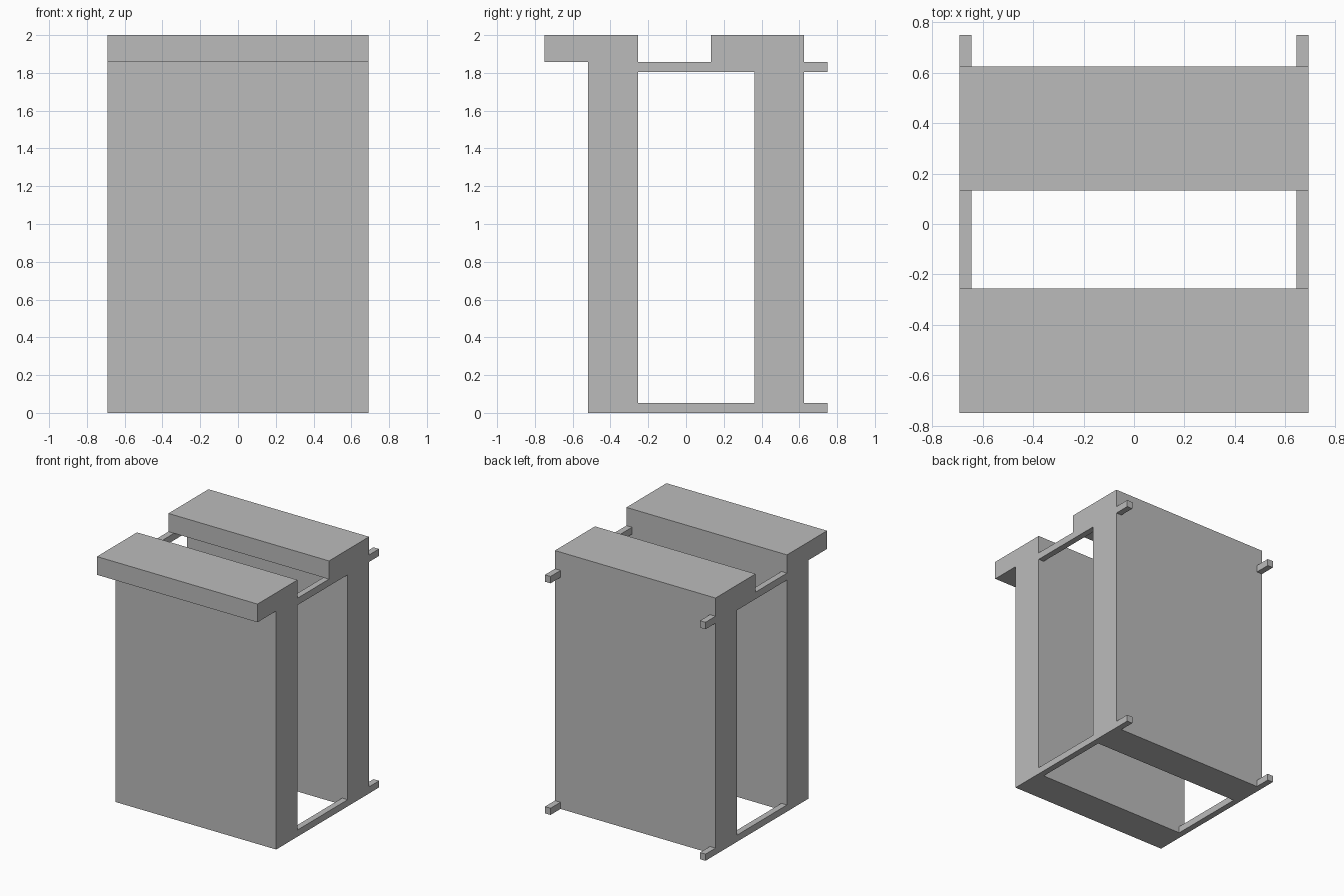
import bpy
import bmesh

cube = bpy.data.objects.get("Cube")
if cube:
    bpy.data.objects.remove(cube)

grey = bpy.data.materials.new("plain grey")
grey.use_nodes = True
COLOR = (0.5, 0.5, 0.5, 1)
grey.diffuse_color = COLOR
grey.node_tree.nodes["Principled BSDF"].inputs["Base Color"].default_value = COLOR

HALF = 0.692       # half width of the model
BAR = 0.048        # bar width
TOP, LIP_Z = 2.0, 1.858
DEPTH, LIP = 0.263, 0.23


def extrude_profile(name, profile, x0, x1):
    """Extrude a (y, z) outline along x into a solid."""
    bm = bmesh.new()
    face = bm.faces.new([bm.verts.new((x0, y, z)) for y, z in profile])
    out = bmesh.ops.extrude_face_region(bm, geom=[face])
    moved = [v for v in out["geom"] if isinstance(v, bmesh.types.BMVert)]
    bmesh.ops.translate(bm, verts=moved, vec=(x1 - x0, 0, 0))
    bmesh.ops.recalc_face_normals(bm, faces=bm.faces)
    mesh = bpy.data.meshes.new(name)
    bm.to_mesh(mesh)
    bm.free()
    mesh.materials.append(grey)
    obj = bpy.data.objects.new(name, mesh)
    bpy.context.collection.objects.link(obj)


# Upright slabs, each with an overhanging lip toward the front
FRONT_Y, BACK_Y = -0.518, 0.362
for name, y in (("front_slab", FRONT_Y), ("back_slab", BACK_Y)):
    extrude_profile(name, [(y, 0), (y + DEPTH, 0), (y + DEPTH, TOP),
                           (y - LIP, TOP), (y - LIP, LIP_Z), (y, LIP_Z)],
                    -HALF, HALF)

# Side bars joining the slabs, and their stubs behind the back slab
for side, x0 in (("left", HALF - BAR), ("right", -HALF)):
    for level, z0, z1 in (("lower", 0, 0.052), ("upper", 1.804, LIP_Z)):
        for part, y0, y1 in (("bar", FRONT_Y + DEPTH, BACK_Y),
                             ("stub", BACK_Y + DEPTH, 0.748)):
            extrude_profile(f"{level}_{side}_{part}",
                            [(y0, z0), (y1, z0), (y1, z1), (y0, z1)],
                            x0, x0 + BAR)
